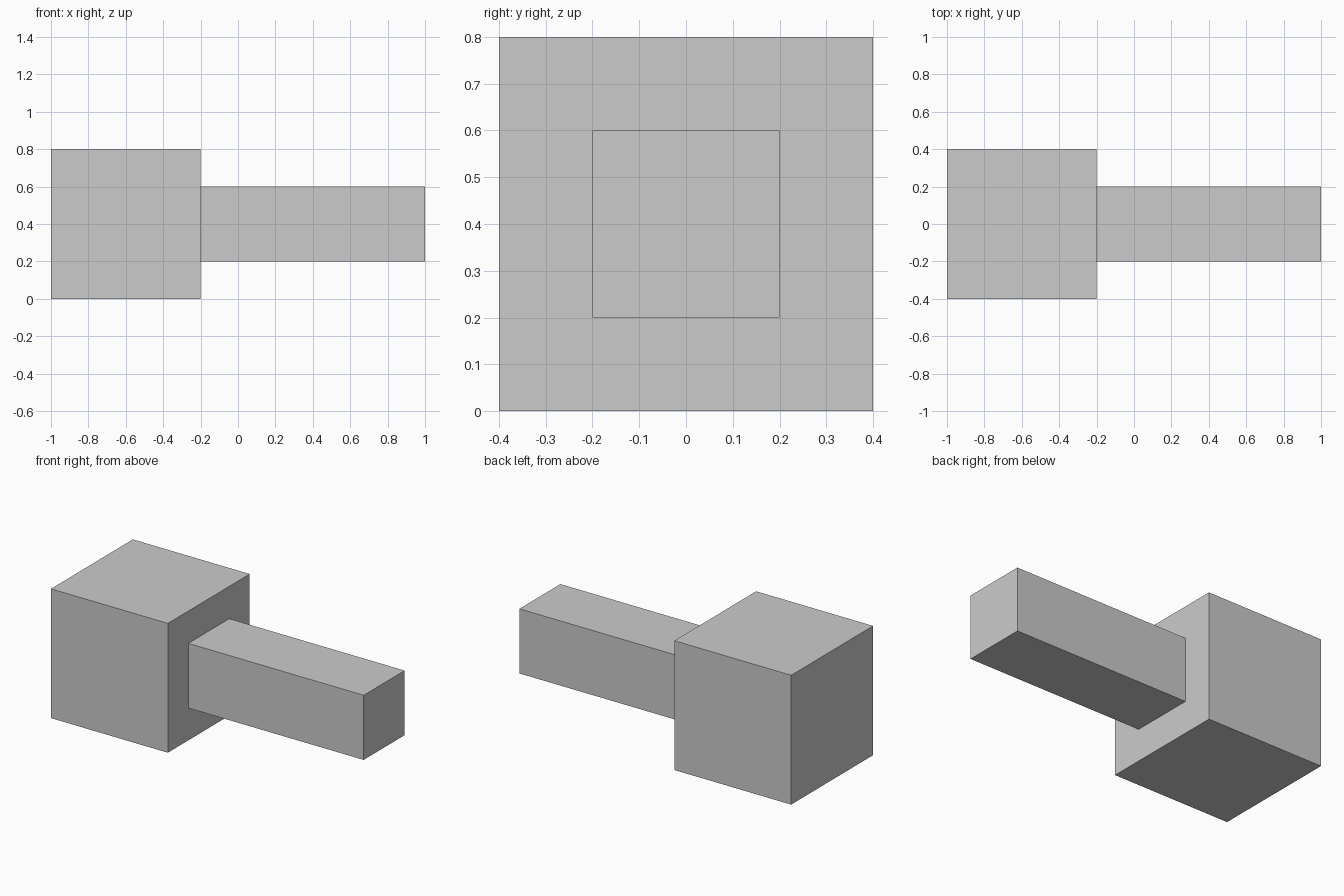
import bpy

if "Cube" in bpy.data.objects:
    bpy.data.objects.remove(bpy.data.objects["Cube"])


def box(name, low, high):
    """Axis-aligned box between two opposite corners."""
    centre = [(a + b) / 2 for a, b in zip(low, high)]
    size = [b - a for a, b in zip(low, high)]
    bpy.ops.mesh.primitive_cube_add(size=1, location=centre)
    obj = bpy.context.object
    obj.name = name
    obj.scale = size
    bpy.ops.object.transform_apply(location=False, rotation=False, scale=True)
    return obj


# Cube-shaped head
box("head_block", (-1.0, -0.4, 0.0), (-0.2, 0.4, 0.8))

# Square bar projecting from the middle of the head
box("square_bar", (-0.2, -0.2, 0.2), (1.0, 0.2, 0.6))
